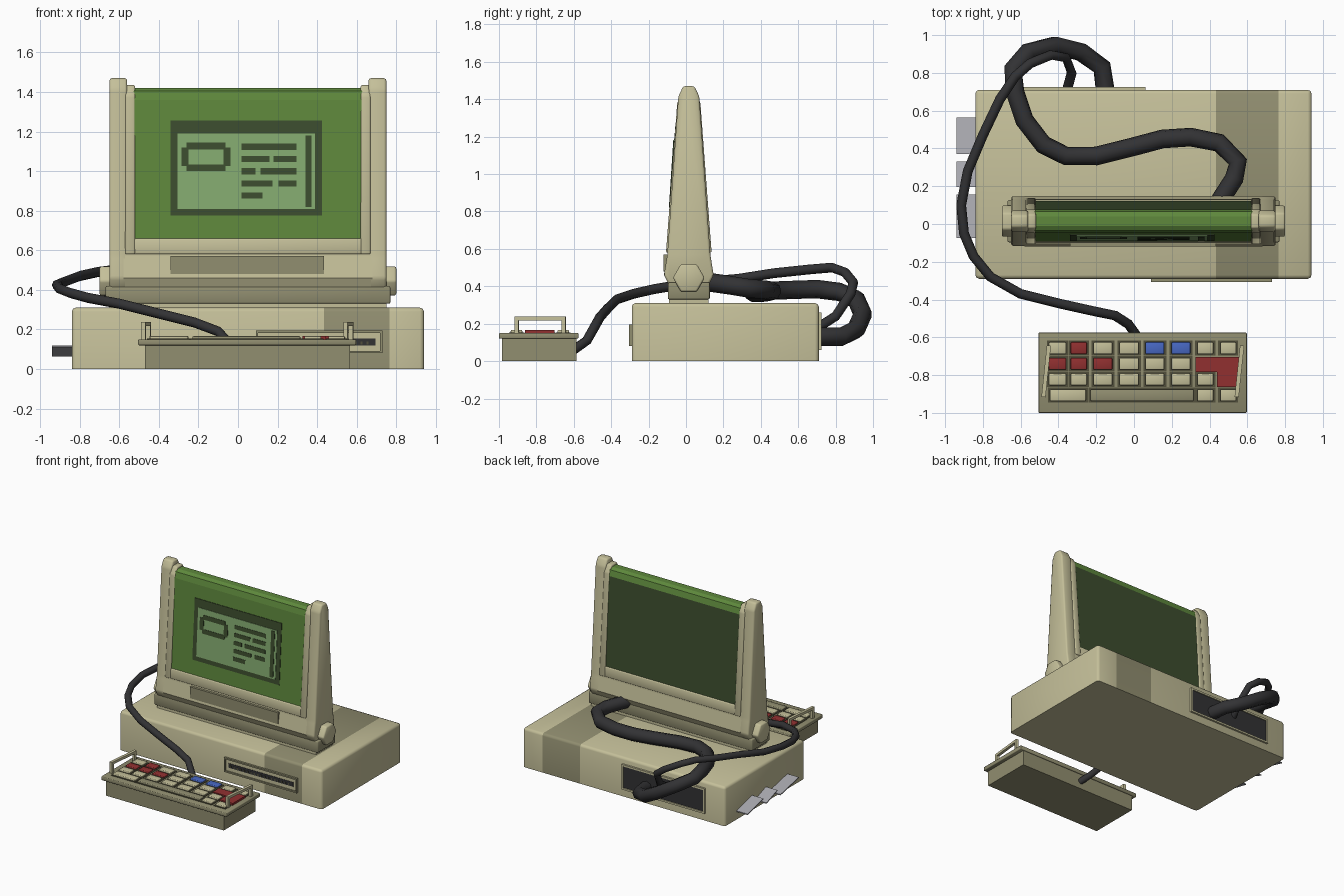
import bpy, bmesh, math
from mathutils import Vector

if "Cube" in bpy.data.objects:
    bpy.data.objects.remove(bpy.data.objects["Cube"])


def material(name, r, g, b):
    m = bpy.data.materials.new(name)
    m.diffuse_color = [((c / 255 + 0.055) / 1.055) ** 2.4 for c in (r, g, b)] + [1]
    m.use_nodes = True
    m.node_tree.nodes["Principled BSDF"].inputs["Base Color"].default_value = m.diffuse_color
    return m


BEIGE = material("beige", 196, 191, 153)
KHAKI = material("dark khaki", 145, 142, 112)
OLIVE = material("shadow olive", 82, 80, 60)
GREEN = material("screen green", 94, 136, 60)
DKGREEN = material("dark green", 60, 77, 46)
LTGREEN = material("light green", 132, 170, 112)
BLACK = material("cable black", 50, 50, 52)
GRAY = material("light gray", 168, 168, 174)
RED = material("red", 145, 48, 48)
BLUE = material("blue", 72, 104, 195)


def prisms(name, parts, mats, bevel=0, edge_rule=None):
    """parts: (yz profile, x0, x1); all go in one object."""
    bm = bmesh.new()
    for prof, x0, x1 in parts:
        a = [bm.verts.new((x0, y, z)) for y, z in prof]
        b = [bm.verts.new((x1, y, z)) for y, z in prof]
        n = len(prof)
        bm.faces.new(a)
        bm.faces.new(b[::-1])
        for i in range(n):
            j = (i + 1) % n
            bm.faces.new((a[j], a[i], b[i], b[j]))
    bmesh.ops.recalc_face_normals(bm, faces=bm.faces)
    if bevel:
        es = [e for e in bm.edges if edge_rule is None or edge_rule(e)]
        bmesh.ops.bevel(bm, geom=es, offset=bevel, segments=2, profile=0.5, affect='EDGES')
    me = bpy.data.meshes.new(name)
    bm.to_mesh(me)
    bm.free()
    ob = bpy.data.objects.new(name, me)
    bpy.context.collection.objects.link(ob)
    for m in mats if isinstance(mats, list) else [mats]:
        me.materials.append(m)
    if bevel:
        bpy.ops.object.select_all(action='DESELECT')
        bpy.context.view_layer.objects.active = ob
        ob.select_set(True)
        bpy.ops.object.shade_smooth_by_angle(angle=math.radians(50))
    return ob


def block(x0, x1, y0, y1, z0, z1):
    return ([(y0, z0), (y1, z0), (y1, z1), (y0, z1)], x0, x1)


def boxes(name, dims, mat, bevel=0, rule=None):
    return prisms(name, [block(*d) for d in dims], mat, bevel, rule)


def frame(x0, x1, z0, z1, t, y0, y1):
    return [(x0, x1, y0, y1, z1 - t, z1), (x0, x1, y0, y1, z0, z0 + t),
            (x0, x0 + t, y0, y1, z0 + t, z1 - t), (x1 - t, x1, y0, y1, z0 + t, z1 - t)]


# --- main case, with a wrapped dark stripe cut into its faces
def not_bottom(e):
    return max(v.co.z for v in e.verts) > 0.1


case = boxes("case", [(-0.84, 0.94, -0.29, 0.71, 0, 0.31)], [BEIGE, KHAKI], 0.02, not_bottom)
bm = bmesh.new()
bm.from_mesh(case.data)
for x in (0.435, 0.765):
    bmesh.ops.bisect_plane(bm, geom=bm.verts[:] + bm.edges[:] + bm.faces[:],
                           plane_co=(x, 0, 0), plane_no=(1, 0, 0))
for f in bm.faces:
    if 0.435 < f.calc_center_median().x < 0.765 and f.normal.z > -0.5:
        f.material_index = 1
bm.to_mesh(case.data)
bm.free()

# --- front slot
boxes("slot_frame", frame(0.09, 0.73, 0.08, 0.195, 0.012, -0.306, -0.285), KHAKI)
boxes("slot_plate", [(0.10, 0.72, -0.296, -0.285, 0.09, 0.185)], BEIGE)
boxes("slot_opening", [(0.125, 0.695, -0.299, -0.29, 0.12, 0.155)], BLACK)
boxes("slot_teeth", [(0.14 + i * 0.03, 0.15 + i * 0.03, -0.302, -0.29, 0.125, 0.14)
                     for i in range(18)], OLIVE)

# --- rear socket panel
boxes("rear_panel_frame", frame(-0.67, 0.06, 0.06, 0.26, 0.014, 0.705, 0.725), BEIGE)
boxes("rear_panel", [(-0.66, 0.05, 0.705, 0.717, 0.07, 0.25)], BLACK)

# --- tilted flaps on the left side
prisms("side_flaps", [([(a, 0.12), (b, 0.07), (b, 0.062), (a, 0.112)], -0.94, -0.83)
                      for a, b in ((-0.075, 0.155), (0.195, 0.33), (0.37, 0.565))], GRAY)

# --- monitor stand and housing (centred on x = CX, y = CY)
CX, CY = 0.05, 0.015


def sym(half):
    """Mirror a list of (half depth, z) into a closed profile."""
    return [(CY - h, z) for h, z in half] + [(CY + h, z) for h, z in reversed(half)]


boxes("stand_foot", [(CX - 0.70, CX + 0.70, CY - 0.105, CY + 0.105, 0.30, 0.335)], BEIGE)
boxes("stand_neck", [(CX - 0.72, CX + 0.72, CY - 0.112, CY + 0.112, 0.33, 0.42)], KHAKI, 0.008)
LOWER = [(0.105, 0.405), (0.133, 0.46), (0.115, 0.57)]
prisms("lower_housing", [(sym(LOWER + [(0.112, 0.61)]), CX - 0.63, CX + 0.63)], BEIGE)
prisms("screen_sill", [(sym([(0.118, 0.58), (0.114, 0.66)]), CX - 0.60, CX + 0.60)], BEIGE, 0.008)
boxes("front_label_plate", [(-0.34, 0.435, -0.119, -0.08, 0.48, 0.57)], KHAKI)
arm = sym(LOWER + [(0.056, 1.415), (0.03, 1.47)])
trim = sym([(0.122, 0.58), (0.062, 1.38), (0.035, 1.435)])
for side, s in (("left", -1), ("right", 1)):
    prisms(side + "_arm", [(arm, CX + s * 0.61, CX + s * 0.70)], BEIGE, 0.012)
    prisms(side + "_arm_trim", [(trim, CX + s * 0.57, CX + s * 0.62)], BEIGE, 0.008)
    # hexagonal pivot knob
    hexa = [(CY + 0.085 * math.cos(i * math.pi / 3), 0.445 + 0.085 * math.sin(i * math.pi / 3))
            for i in range(6)]
    prisms(side + "_pivot_knob", [(hexa, CX + s * 0.66, CX + s * 0.75)], BEIGE, 0.01)

# --- green screen body, dark at the back
body = prisms("screen_body", [(sym([(0.110, 0.62), (0.062, 1.36), (0.05, 1.405), (0.025, 1.42)]),
                               CX - 0.58, CX + 0.58)], [GREEN, DKGREEN])
for p in body.data.polygons:
    if p.normal.y > 0.5 and p.normal.z < 0.2:
        p.material_index = 1


def face_y(z):
    return CY - 0.110 + (z - 0.62) * 0.048 / 0.74


def plates(name, rects, lift, mat):
    prisms(name, [([(face_y(a) - lift, a), (face_y(b) - lift, b), (face_y(b) + 0.002, b),
                    (face_y(a) + 0.002, a)], x0, x1) for x0, x1, a, b in rects], mat)


# --- display picture
plates("display_bezel", [(-0.34, 0.425, 0.775, 1.255)], 0.004, DKGREEN)
plates("display_glass", [(-0.305, 0.39, 0.81, 1.19)], 0.007, LTGREEN)
bars = [(0.34, 0.372, 0.82, 1.18)]
bars += [(-0.26, -0.063, 1.11, 1.145), (-0.26, -0.063, 1.0, 1.035),
         (-0.285, -0.25, 1.025, 1.12), (-0.073, -0.038, 1.025, 1.12)]
rows = [[(0.018, 0.295)], [(0.018, 0.159), (0.179, 0.295)], [(0.018, 0.088), (0.113, 0.295)],
        [(0.018, 0.174), (0.204, 0.295)], [(0.018, 0.123)]]
for i, row in enumerate(rows):
    z = 1.108 - i * 0.0618
    bars += [(a, b, z, z + 0.031) for a, b in row]
plates("display_bars", bars, 0.0095, DKGREEN)

# --- keyboard
boxes("keyboard_body", [(-0.47, 0.565, -0.985, -0.585, 0, 0.13)], KHAKI)
boxes("keyboard_top", [(-0.505, 0.597, -1.0, -0.575, 0.12, 0.15)], KHAKI, 0.005)
cols = [(-.45, -.36), (-.335, -.25), (-.215, -.115), (-.077, .025),
        (.06, .16), (.198, .298), (.335, .42), (.457, .54)]
kinds = {"B": [], "R": [], "L": [], "K": []}
for r, line in enumerate(("BRBBLLBB", "RRRBBB..", "BBBBBBB.", "......BB")):
    y = -0.688 - r * 0.083
    for c, k in zip(cols, line):
        if k != ".":
            kinds[k].append((c[0], c[1], y, y + 0.062))
kinds["B"].append((-0.445, -0.255, -0.937, -0.875))
kinds["K"].append((-0.23, 0.315, -0.937, -0.875))
wells = [k for ks in kinds.values() for k in ks]
boxes("key_wells", [(a - .011, b + .011, c - .009, d + .009, .145, .154) for a, b, c, d in wells], OLIVE)
for k, name, mat in (("B", "beige_keys", BEIGE), ("R", "red_keys", RED),
                     ("L", "blue_keys", BLUE), ("K", "long_key", KHAKI)):
    boxes(name, [(*q, 0.146, 0.166) for q in kinds[k]], mat, 0.005)
boxes("corner_key", [(0.325, 0.557, -0.783, -0.703, 0.146, 0.166),
                     (0.44, 0.557, -0.862, -0.783, 0.146, 0.166)], RED)
for side, x in (("left", -0.465), ("right", 0.558)):
    h = boxes(side + "_keyboard_handle",
              [(-.011, .011, -.137, .137, .218, .238), (-.011, .011, -.137, -.115, .14, .218),
               (-.011, .011, .115, .137, .14, .218)], BEIGE)
    h.location = (x, -0.78, 0)
    h.rotation_euler.z = math.radians(-6)


# --- cables
def cable(name, pts, radius):
    cu = bpy.data.curves.new(name, 'CURVE')
    cu.dimensions = '3D'
    cu.bevel_depth = radius
    cu.bevel_resolution = 2
    cu.use_fill_caps = True
    sp = cu.splines.new('POLY')
    sp.points.add(len(pts) - 1)
    for p, co in zip(sp.points, pts):
        p.co = (*co, 1)
    cu.materials.append(BLACK)
    ob = bpy.data.objects.new(name, cu)
    bpy.context.collection.objects.link(ob)
    bpy.ops.object.select_all(action='DESELECT')
    bpy.context.view_layer.objects.active = ob
    ob.select_set(True)
    bpy.ops.object.convert(target='MESH')


cable("thick_cable", [(-.15, .69, .13), (-.17, .83, .13), (-.28, .91, .17), (-.42, .945, .25),
                      (-.56, .91, .33), (-.64, .82, .37), (-.63, .70, .385), (-.58, .55, .38),
                      (-.48, .42, .375), (-.36, .36, .37), (-.20, .36, .365), (0, .41, .365),
                      (.15, .45, .37), (.30, .46, .375), (.45, .43, .38), (.55, .33, .39),
                      (.53, .24, .405), (.44, .10, .425)], 0.05)
cable("thin_cable", [(-.36, .69, .17), (-.33, .80, .24), (-.36, .88, .36), (-.44, .895, .42),
                     (-.55, .85, .475), (-.63, .78, .50), (-.71, .66, .49), (-.80, .47, .47),
                     (-.88, .28, .44), (-.915, .10, .425), (-.90, -.05, .405), (-.85, -.17, .385),
                     (-.76, -.28, .36), (-.60, -.37, .33), (-.40, -.42, .28), (-.22, -.46, .235),
                     (-.10, -.485, .19), (-.03, -.53, .11), (.02, -.60, .06)], 0.026)
